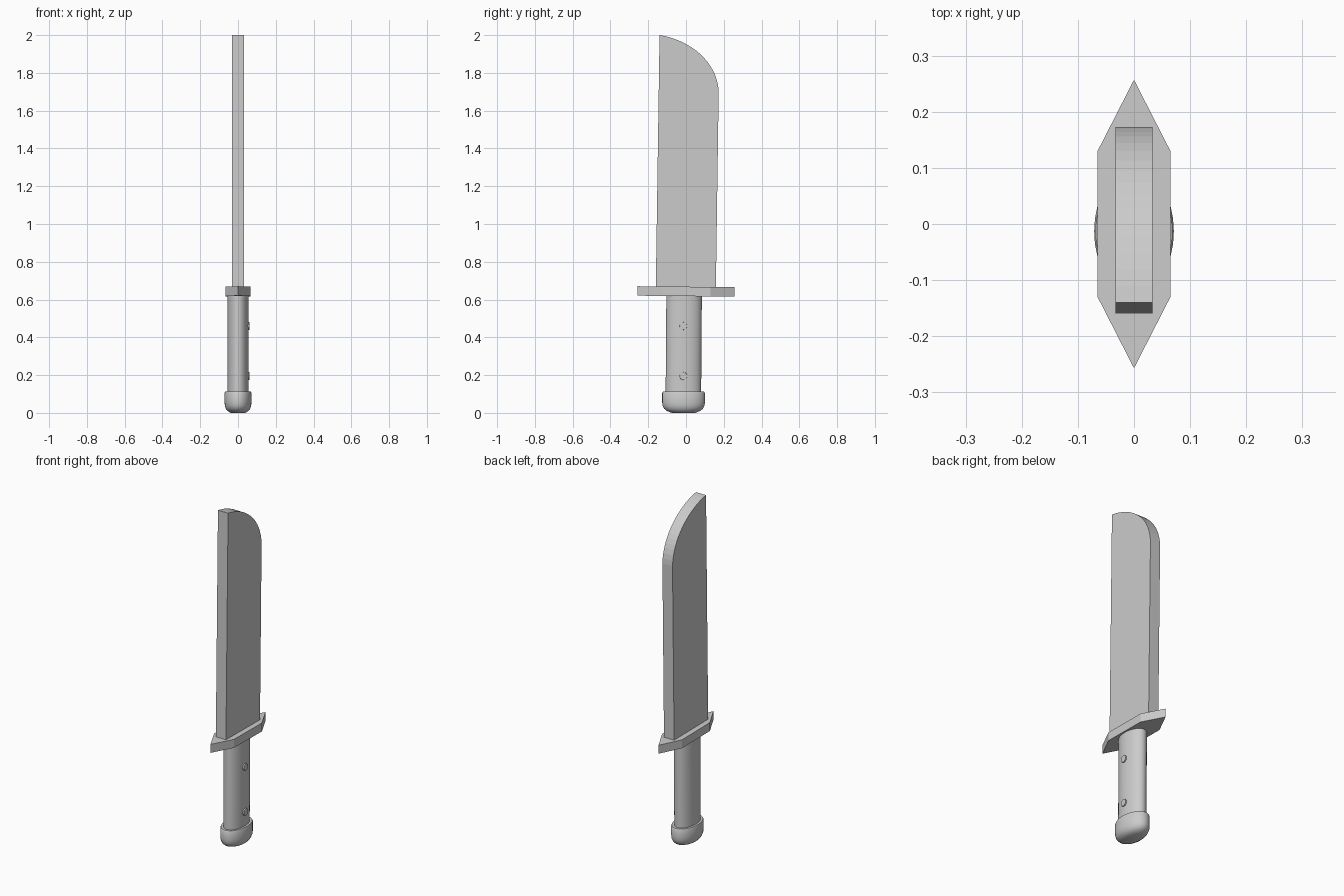
import bpy, bmesh, math
from mathutils import Vector

cube = bpy.data.objects.get("Cube")
if cube:
    bpy.data.objects.remove(cube, do_unlink=True)

GREY = (0.6, 0.6, 0.6, 1.0)
steel = bpy.data.materials.new("plain_grey")
steel.use_nodes = True
steel.diffuse_color = GREY
steel.node_tree.nodes["Principled BSDF"].inputs["Base Color"].default_value = GREY


def finish(name, bm, smooth=False):
    bmesh.ops.recalc_face_normals(bm, faces=bm.faces)
    mesh = bpy.data.meshes.new(name)
    bm.to_mesh(mesh)
    bm.free()
    mesh.materials.append(steel)
    obj = bpy.data.objects.new(name, mesh)
    bpy.context.collection.objects.link(obj)
    if smooth:
        bpy.ops.object.select_all(action='DESELECT')
        obj.select_set(True)
        bpy.context.view_layer.objects.active = obj
        bpy.ops.object.shade_smooth_by_angle(angle=math.radians(40))
    return obj


def extrude_outline(name, points, offset):
    """Solid made by sweeping a flat outline along the offset."""
    bm = bmesh.new()
    face = bm.faces.new([bm.verts.new(p) for p in points])
    result = bmesh.ops.extrude_face_region(bm, geom=[face], use_keep_orig=True)
    moved = [g for g in result["geom"] if isinstance(g, bmesh.types.BMVert)]
    bmesh.ops.translate(bm, verts=moved, vec=offset)
    return finish(name, bm)


def oval_loft(name, rings, rx, ry, sides=32):
    """Capped loft through oval rings of (height, y centre, scale)."""
    bm = bmesh.new()
    loops = []
    for z, cy, s in rings:
        angles = [2 * math.pi * i / sides for i in range(sides)]
        loops.append([bm.verts.new((rx * s * math.cos(a), cy + ry * s * math.sin(a), z))
                      for a in angles])
    for low, high in zip(loops, loops[1:]):
        for i in range(sides):
            j = (i + 1) % sides
            bm.faces.new((low[i], low[j], high[j], high[i]))
    bm.faces.new(loops[0])
    bm.faces.new(loops[-1])
    return finish(name, bm, smooth=True)


def bezier(a, b, c, d, steps):
    for i in range(steps + 1):
        t = i / steps
        u = 1 - t
        yield a * u**3 + b * 3 * u * u * t + c * 3 * u * t * t + d * t**3


# Blade: thick slab with a curved tip
edge = bezier(Vector((0.173, 1.70)), Vector((0.167, 1.86)),
              Vector((0.02, 1.975)), Vector((-0.14, 2.0)), 16)
profile = [(-0.16, 0.65), (0.158, 0.65)] + [tuple(p) for p in edge]
half = 0.033
extrude_outline("blade", [(-half, y, z) for y, z in profile], (2 * half, 0, 0))

# Guard: long pointed hexagon
hexagon = [(0, -0.257), (0.065, -0.13), (0.065, 0.13),
           (0, 0.257), (-0.065, 0.13), (-0.065, -0.13)]
extrude_outline("guard", [(x, y, 0.618 - 0.01 * y) for x, y in hexagon], (0, 0, 0.05))

# Oval grip and rounded pommel
oval_loft("grip", [(0.08, -0.014, 1), (0.63, -0.01, 1)], 0.056, 0.094)
oval_loft("pommel", [(0.0, -0.013, 0.55), (0.01, -0.013, 0.78), (0.022, -0.013, 0.91),
                     (0.038, -0.013, 0.98), (0.055, -0.013, 1), (0.105, -0.013, 1),
                     (0.112, -0.013, 0.96)], 0.071, 0.113)

# Rivets on one side of the grip
for label, height in (("upper", 0.46), ("lower", 0.195)):
    bm = bmesh.new()
    bmesh.ops.create_cone(bm, cap_ends=True, segments=12, radius1=0.023, radius2=0.02, depth=0.03)
    for v in bm.verts:
        v.co = Vector((v.co.z + 0.047, v.co.x - 0.014, v.co.y + height))
    finish(label + "_rivet", bm, smooth=True)
